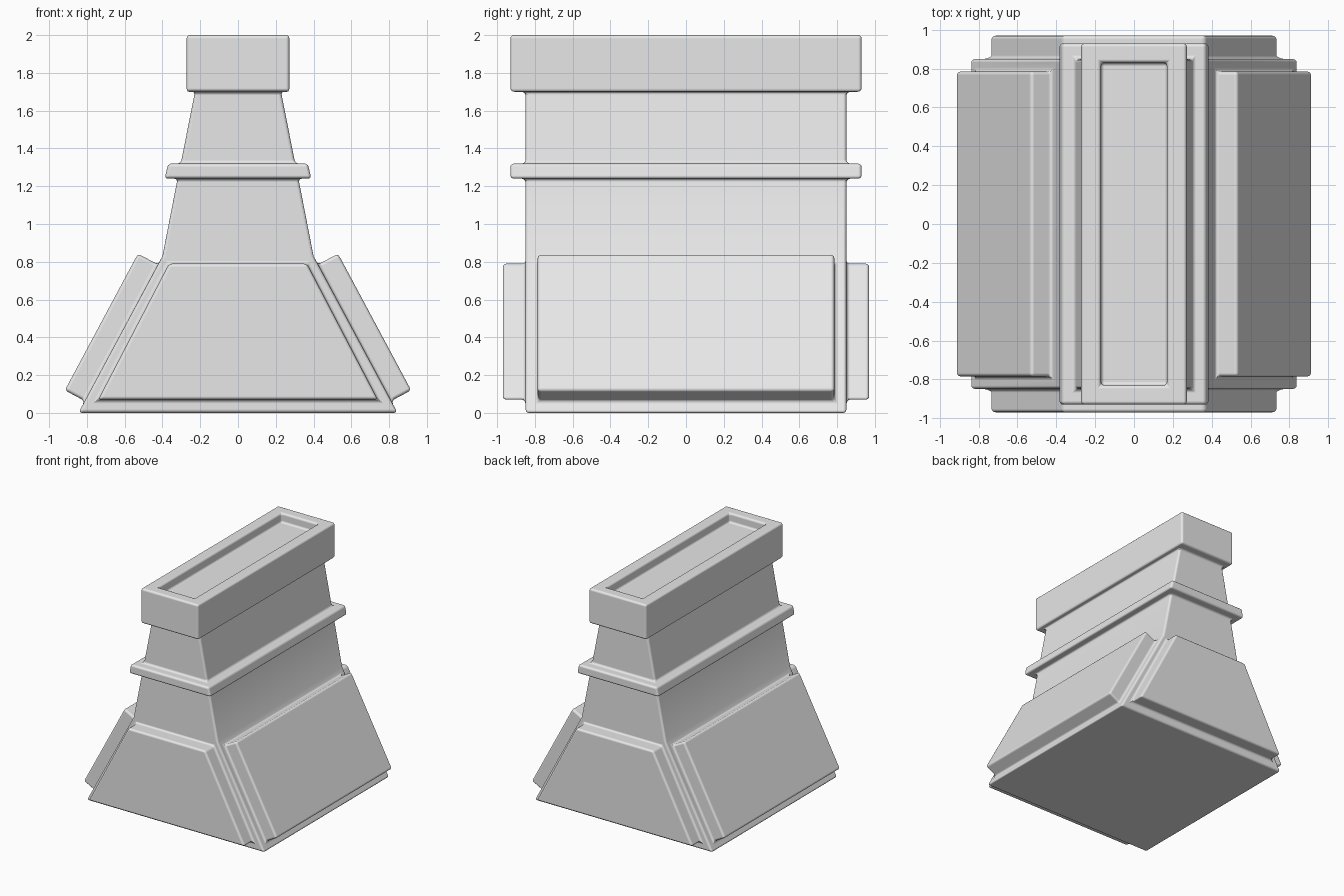
import bpy
import bmesh
from mathutils import Vector

cube = bpy.data.objects.get("Cube")
if cube:
    bpy.data.objects.remove(cube, do_unlink=True)

grey = bpy.data.materials.new("plain_grey")
grey.use_nodes = True
grey.diffuse_color = (0.8, 0.8, 0.8, 1)
grey.node_tree.nodes["Principled BSDF"].inputs["Base Color"].default_value = (0.8, 0.8, 0.8, 1)

# Rectangular sections from the base to the recess floor: half width, half depth, height
SECTIONS = [
    (0.845, 0.85, 0.0), (0.40, 0.85, 0.83),      # flared base
    (0.32, 0.85, 1.24), (0.388, 0.93, 1.24),     # lower neck, band underside
    (0.37, 0.93, 1.32), (0.303, 0.85, 1.32),     # band top
    (0.228, 0.85, 1.70), (0.272, 0.93, 1.70),    # upper neck, cap underside
    (0.272, 0.93, 2.0), (0.17, 0.83, 2.0),       # cap rim
    (0.17, 0.83, 1.92),                          # recess floor
]
CORNERS = [(-1, -1), (1, -1), (1, 1), (-1, 1)]


def sign(value):
    return 1 if value > 0 else -1


def raise_panel(bm, face, low, high, depth):
    """Inset a base face to the given half sizes and heights, then push it out."""
    bmesh.ops.inset_individual(bm, faces=[face], thickness=0.03)
    middle = face.calc_center_median().z
    for v in face.verts:
        x, y, z = high if v.co.z > middle else low
        v.co = Vector((sign(v.co.x) * x, sign(v.co.y) * y, z))
    bm.normal_update()
    bmesh.ops.inset_individual(bm, faces=[face], thickness=0, depth=depth)


# Body, band and cap as one lofted shell
bm = bmesh.new()
rings = [[bm.verts.new((sx * x, sy * y, z)) for sx, sy in CORNERS] for x, y, z in SECTIONS]
base_faces = []
for level, (a, b) in enumerate(zip(rings, rings[1:])):
    for k in range(4):
        n = (k + 1) % 4
        face = bm.faces.new((a[k], a[n], b[n], b[k]))
        if level == 0:
            base_faces.append(face)
bm.faces.new(rings[0][::-1])
bm.faces.new(rings[-1])
bm.normal_update()

# Raised panels on the four sides of the base
for k, face in enumerate(base_faces):
    if k % 2 == 0:
        raise_panel(bm, face, (0.74, 0.85, 0.07), (0.365, 0.85, 0.79), 0.12)
    else:
        raise_panel(bm, face, (0.811, 0.785, 0.063), (0.424, 0.785, 0.786), 0.12)

mesh = bpy.data.meshes.new("flared_body")
bm.to_mesh(mesh)
bm.free()
mesh.materials.append(grey)
body = bpy.data.objects.new("flared_body", mesh)
bpy.context.collection.objects.link(body)
for polygon in mesh.polygons:
    polygon.use_smooth = True

# Soft rounded edges and fillets
bevel = body.modifiers.new("soft_edges", "BEVEL")
bevel.width = 0.018
bevel.segments = 3
bevel.limit_method = "ANGLE"
bevel.angle_limit = 0.4
bevel.use_clamp_overlap = False
bevel.harden_normals = True
